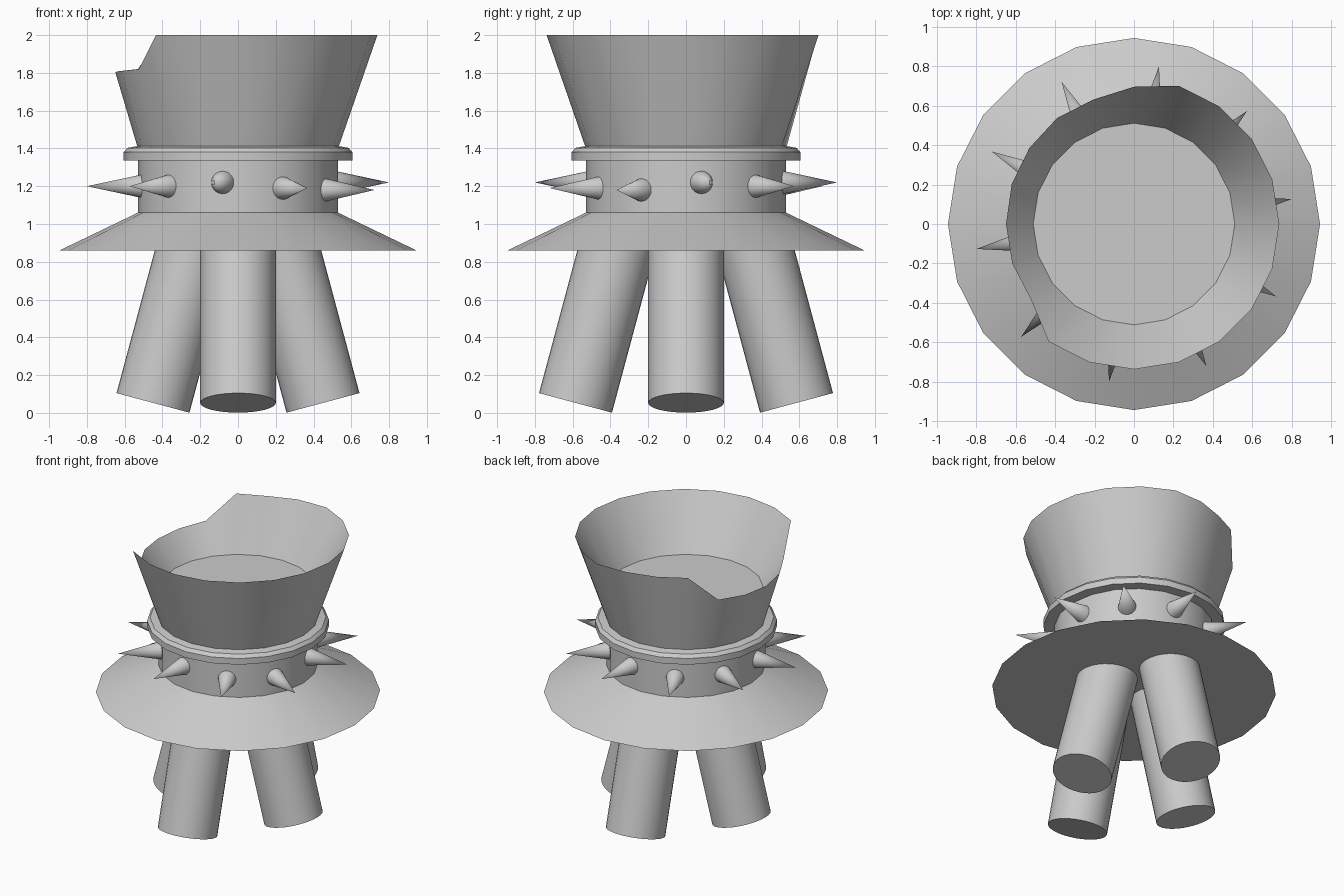
import bpy, bmesh
from math import sin, cos, tan, pi, radians
from mathutils import Vector

if "Cube" in bpy.data.objects:
    bpy.data.objects.remove(bpy.data.objects["Cube"])

SIDES = 20


def finish(name, bm, angle=30):
    bmesh.ops.recalc_face_normals(bm, faces=bm.faces)
    mesh = bpy.data.meshes.new(name)
    bm.to_mesh(mesh)
    bm.free()
    obj = bpy.data.objects.new(name, mesh)
    bpy.context.collection.objects.link(obj)
    bpy.ops.object.select_all(action='DESELECT')
    obj.select_set(True)
    bpy.context.view_layer.objects.active = obj
    bpy.ops.object.shade_smooth_by_angle(angle=radians(angle))
    return obj


def ring(bm, radius_height):
    """One ring of vertices; radius_height(i) gives (r, z) at each corner."""
    verts = []
    for i in range(SIDES):
        r, z = radius_height(i)
        a = 2 * pi * i / SIDES
        verts.append(bm.verts.new((r * cos(a), r * sin(a), z)))
    return verts


def bridge(bm, low, high):
    for i in range(SIDES):
        j = (i + 1) % SIDES
        bm.faces.new((low[i], low[j], high[j], high[i]))


def lathe(name, profile, closed=False):
    bm = bmesh.new()
    rings = [ring(bm, lambda i, p=p: p) for p in profile]
    for low, high in zip(rings, rings[1:]):
        bridge(bm, low, high)
    if closed:
        bridge(bm, rings[-1], rings[0])
    else:
        bm.faces.new(rings[0])
        bm.faces.new(rings[-1])
    return finish(name, bm)


def cone_between(name, start, end, r1, r2, segments):
    start, end = Vector(start), Vector(end)
    axis = end - start
    bm = bmesh.new()
    bmesh.ops.create_cone(bm, cap_ends=True, segments=segments,
                          radius1=r1, radius2=r2, depth=axis.length)
    bm.transform(axis.to_track_quat('Z', 'Y').to_matrix().to_4x4())
    bmesh.ops.translate(bm, verts=bm.verts, vec=(start + end) / 2)
    return finish(name, bm, 40)


# Flared skirt and neck
lathe("skirt_and_neck", [(0.945, 0.86), (0.53, 1.06), (0.53, 1.41)])

# Collar ring
lathe("collar", [(0.52, 1.335), (0.605, 1.335), (0.605, 1.38),
                 (0.585, 1.403), (0.52, 1.415)], closed=True)

# Cup with a notch broken out of the left rim (corner index: radius, height)
RIM = {5: (0.697, 2), 6: (0.665, 1.995), 7: (0.665, 2), 8: (0.657, 1.82),
       9: (0.653, 1.81), 10: (0.65, 1.805), 11: (0.65, 1.81), 12: (0.648, 1.82)}
bm = bmesh.new()
base = ring(bm, lambda i: (0.53, 1.40))
rim = ring(bm, lambda i: RIM.get(i, (0.738, 2)))
floor = ring(bm, lambda i: (0.512, 1.625))
bridge(bm, base, rim)
bridge(bm, rim, floor)
bm.faces.new(floor)
bm.faces.new(base)
finish("cup", bm)

# Ring of spikes around the neck
for k in range(10):
    a = radians(9 + 36 * k)
    z = {0: 1.22, 2: 1.22, 7: 1.22, 8: 1.19, 9: 1.18}.get(k, 1.2)
    cone_between(f"spike_{k + 1}", (0.5 * cos(a), 0.5 * sin(a), z),
                 (0.81 * cos(a), 0.81 * sin(a), z), 0.065, 0, 24)

# Four splayed legs
for name, dx, dy, foot in (("left", -1, 0, 0.45), ("right", 1, 0, 0.45),
                           ("front", 0, -1, 0.585), ("back", 0, 1, 0.585)):
    top_z, foot_z = 0.92, 0.053
    top = foot - (top_z - foot_z) * tan(radians(15))
    cone_between(f"{name}_leg", (dx * foot, dy * foot, foot_z),
                 (dx * top, dy * top, top_z), 0.2, 0.2, 32)
